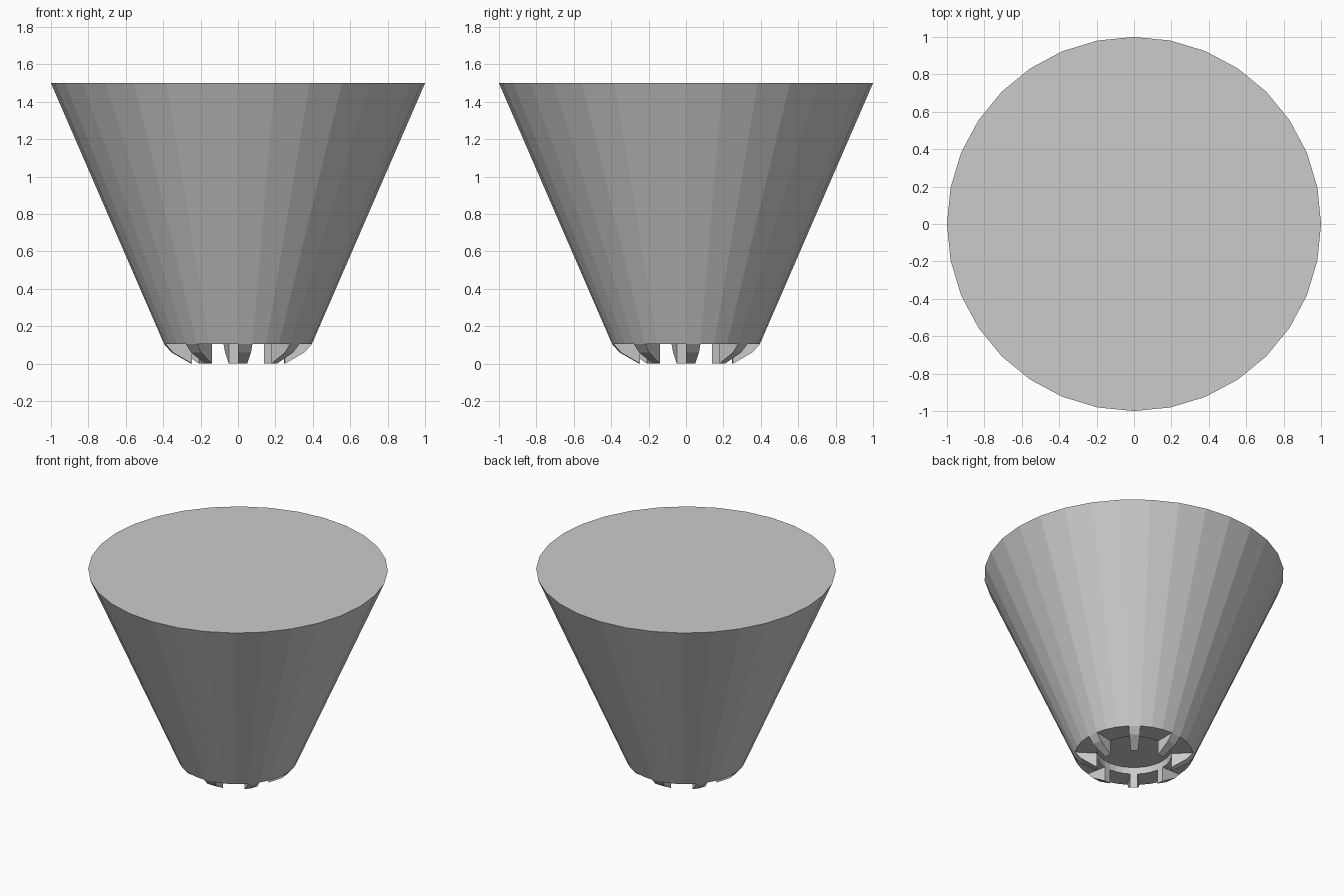
import bpy, bmesh
from math import cos, sin, pi

if "Cube" in bpy.data.objects:
    bpy.data.objects.remove(bpy.data.objects["Cube"], do_unlink=True)

SIDES = 32
STEP = 2 * pi / SIDES

grey = bpy.data.materials.new("light_grey")
grey.use_nodes = True
colour = (0.6, 0.6, 0.6, 1)
grey.diffuse_color = colour
grey.node_tree.nodes["Principled BSDF"].inputs["Base Color"].default_value = colour


def make_object(name, bm):
    bmesh.ops.recalc_face_normals(bm, faces=bm.faces)
    mesh = bpy.data.meshes.new(name)
    bm.to_mesh(mesh)
    bm.free()
    mesh.materials.append(grey)
    obj = bpy.data.objects.new(name, mesh)
    bpy.context.collection.objects.link(obj)
    return obj


def ring(bm, profile, angle):
    return [bm.verts.new((r * cos(angle), r * sin(angle), z)) for r, z in profile]


# Tapered body: flat top, conical wall, shallow round recess underneath
def body():
    bm = bmesh.new()
    profile = [(1, 1.5), (0.395, 0.105), (0.25, 0.105), (0.25, 0.155)]
    rings = [ring(bm, profile, i * STEP) for i in range(SIDES)]
    for i, a in enumerate(rings):
        b = rings[(i + 1) % SIDES]
        for k in range(len(profile) - 1):
            bm.faces.new((a[k], b[k], b[k + 1], a[k + 1]))
    bm.faces.new([r[0] for r in rings])
    bm.faces.new([r[-1] for r in rings])
    make_object("tapered_body", bm)


# Wedge-shaped foot, one wall facet wide
def foot(index):
    bm = bmesh.new()
    profile = [(0.25, 0.105), (0.25, 0), (0.355, 0.06), (0.395, 0.105)]
    start = index * pi / 4
    a, b = ring(bm, profile, start), ring(bm, profile, start + STEP)
    bm.faces.new(a)
    bm.faces.new(b)
    for k in range(len(profile) - 1):
        bm.faces.new((a[k], b[k], b[k + 1], a[k + 1]))
    make_object(f"foot_{index + 1}", bm)


body()
for i in range(8):
    foot(i)
